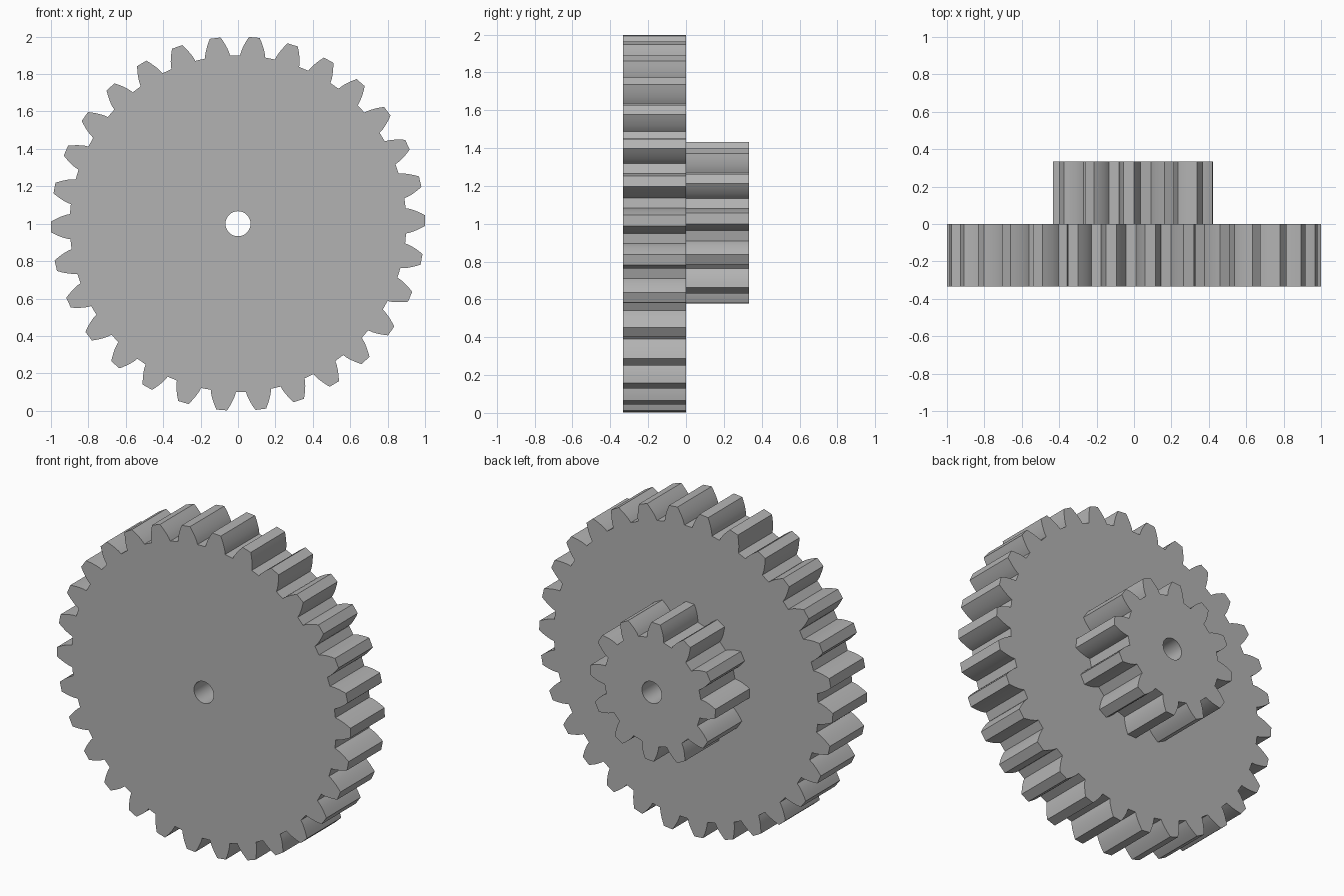
import bpy
import bmesh
from math import cos, sin, radians, pi

cube = bpy.data.objects.get("Cube")
if cube:
    bpy.data.objects.remove(cube, do_unlink=True)

grey = bpy.data.materials.new("plain_grey")
grey.use_nodes = True
grey.diffuse_color = (0.45, 0.45, 0.45, 1)
grey.node_tree.nodes["Principled BSDF"].inputs["Base Color"].default_value = (0.45, 0.45, 0.45, 1)

THICK = 0.333
BORE = 0.067
FLANK_STEPS = 5


def tooth_outline(teeth, phase, root_r, tip_r, root_half, tip_half, cx, cz):
    """Closed gear outline in the x-z plane; half widths are in degrees."""
    points = []
    for i in range(teeth):
        centre = phase + i * 360 / teeth
        flank = []
        for k in range(FLANK_STEPS + 1):
            t = k / FLANK_STEPS
            half = tip_half + (root_half - tip_half) * (1 - t ** 1.3)
            flank.append((root_r + (tip_r - root_r) * t, half))
        # Rising flank, then falling flank
        sides = [(r, centre - h) for r, h in flank]
        sides += [(r, centre + h) for r, h in reversed(flank)]
        for r, a in sides:
            points.append((cx + r * cos(radians(a)), cz + r * sin(radians(a))))
    return points


def make_gear(name, y0, outline):
    bm = bmesh.new()
    bore = [(BORE * cos(2 * pi * i / 32), 1 + BORE * sin(2 * pi * i / 32)) for i in range(32)]
    edges = []
    for loop in (outline, bore):
        verts = [bm.verts.new((x, y0, z)) for x, z in loop]
        for i, v in enumerate(verts):
            edges.append(bm.edges.new((v, verts[(i + 1) % len(verts)])))
    # Fill the toothed disc around its bore and give it thickness
    bmesh.ops.triangle_fill(bm, use_beauty=True, edges=edges, normal=(0, -1, 0))
    result = bmesh.ops.extrude_face_region(bm, geom=bm.faces[:], use_keep_orig=True)
    moved = [g for g in result["geom"] if isinstance(g, bmesh.types.BMVert)]
    bmesh.ops.translate(bm, verts=moved, vec=(0, THICK, 0))
    bmesh.ops.recalc_face_normals(bm, faces=bm.faces[:])
    mesh = bpy.data.meshes.new(name)
    bm.to_mesh(mesh)
    bm.free()
    mesh.materials.append(grey)
    obj = bpy.data.objects.new(name, mesh)
    bpy.context.collection.objects.link(obj)
    # Smooth flanks and bore, crisp tooth corners
    bpy.ops.object.select_all(action="DESELECT")
    obj.select_set(True)
    bpy.context.view_layer.objects.active = obj
    bpy.ops.object.shade_smooth_by_angle(angle=radians(20))
    return obj


# Large wheel at the front, small pinion at the back
make_gear("large_gear", -THICK, tooth_outline(30, 1, 0.9, 1.0, 4.3, 1.65, 0, 1))
make_gear("small_gear", 0, tooth_outline(12, 3, 0.33, 0.428, 10, 3.9, -0.006, 1.005))
